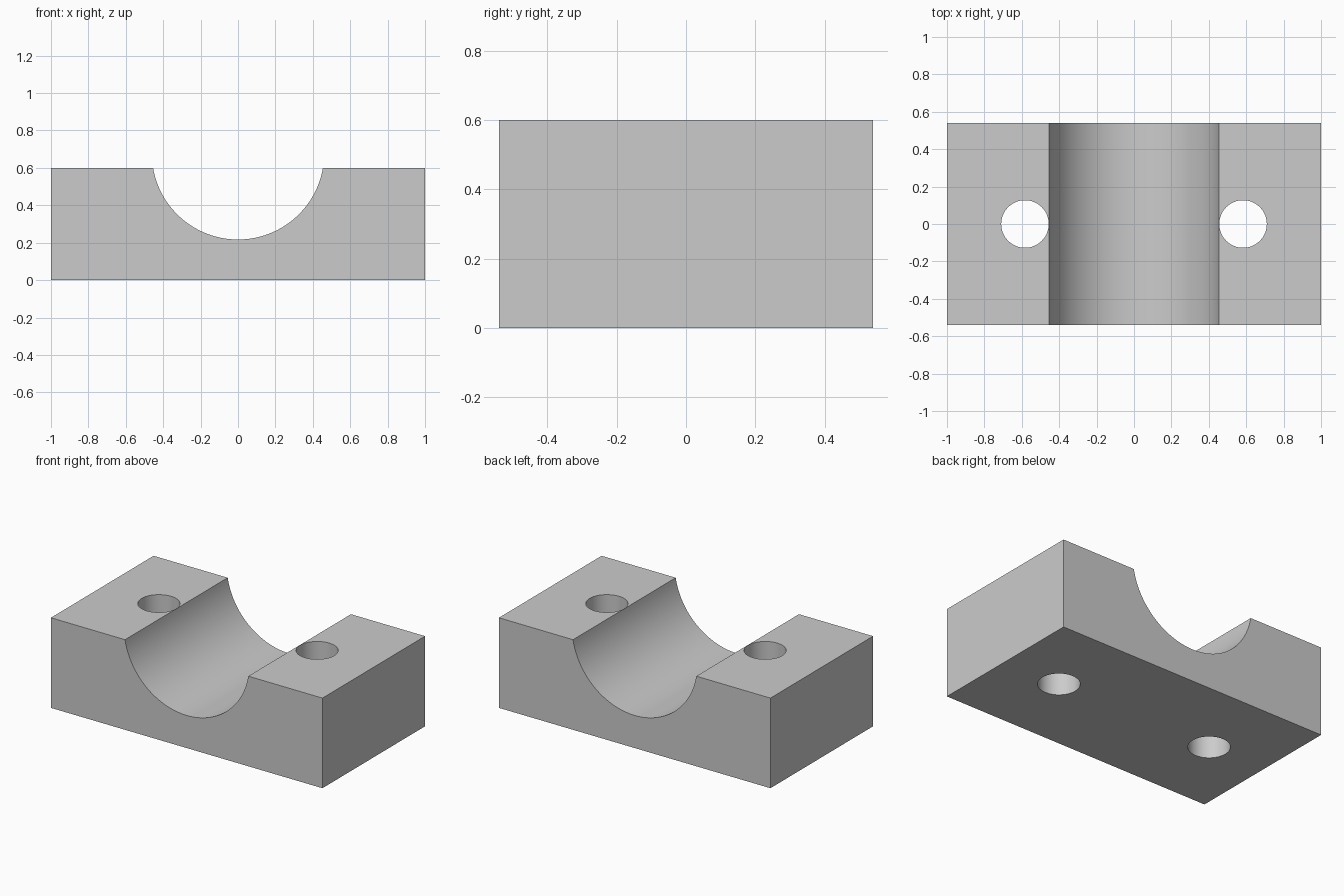
import bpy, bmesh, math

WIDTH, DEPTH, HEIGHT = 2.0, 1.08, 0.6
GROOVE_HALF, GROOVE_BOTTOM = 0.454, 0.217
HOLE_X, HOLE_RADIUS = 0.583, 0.127

default = bpy.data.objects.get("Cube")
if default:
    bpy.data.objects.remove(default, do_unlink=True)

grey = bpy.data.materials.new("plain grey")
grey.use_nodes = True
colour = (0.6, 0.6, 0.6, 1)
grey.diffuse_color = colour
grey.node_tree.nodes["Principled BSDF"].inputs["Base Color"].default_value = colour


def groove_arc(steps=64):
    """Points of the saddle arc from left to right, in x and z."""
    sag = HEIGHT - GROOVE_BOTTOM
    radius = (GROOVE_HALF ** 2 + sag ** 2) / (2 * sag)
    centre = GROOVE_BOTTOM + radius
    sweep = math.atan2(GROOVE_HALF, centre - HEIGHT)
    angles = [sweep * (2 * i / steps - 1) for i in range(steps + 1)]
    return [(radius * math.sin(a), centre - radius * math.cos(a)) for a in angles]


# Block profile with the saddle groove, extruded front to back
half = WIDTH / 2
profile = [(-half, 0), (-half, HEIGHT), *groove_arc(), (half, HEIGHT), (half, 0)]
bm = bmesh.new()
face = bm.faces.new([bm.verts.new((x, -DEPTH / 2, z)) for x, z in profile])
moved = bmesh.ops.extrude_face_region(bm, geom=[face])["geom"]
bmesh.ops.translate(bm, vec=(0, DEPTH, 0),
                    verts=[v for v in moved if isinstance(v, bmesh.types.BMVert)])
bmesh.ops.recalc_face_normals(bm, faces=bm.faces)
mesh = bpy.data.meshes.new("saddle_block")
bm.to_mesh(mesh)
bm.free()
mesh.materials.append(grey)
block = bpy.data.objects.new("saddle_block", mesh)
bpy.context.collection.objects.link(block)

# Bolt holes through both shoulders
for side, name in ((-1, "right"), (1, "left")):
    bpy.ops.mesh.primitive_cylinder_add(vertices=64, radius=HOLE_RADIUS, depth=2 * HEIGHT,
                                        location=(side * HOLE_X, 0, HEIGHT / 2))
    cutter = bpy.context.object
    cutter.name = name + "_hole_cutter"
    cutter.hide_render = True
    cutter.data.materials.append(grey)
    cut = block.modifiers.new(name + "_hole", "BOOLEAN")
    cut.operation = "DIFFERENCE"
    cut.solver = "EXACT"
    cut.object = cutter
    bpy.ops.object.select_all(action="DESELECT")
    block.select_set(True)
    bpy.context.view_layer.objects.active = block
    bpy.ops.object.modifier_apply(modifier=cut.name)
    bpy.data.objects.remove(cutter, do_unlink=True)

# Smooth groove and holes, crisp corners
bpy.ops.object.shade_smooth_by_angle(angle=math.radians(30))
